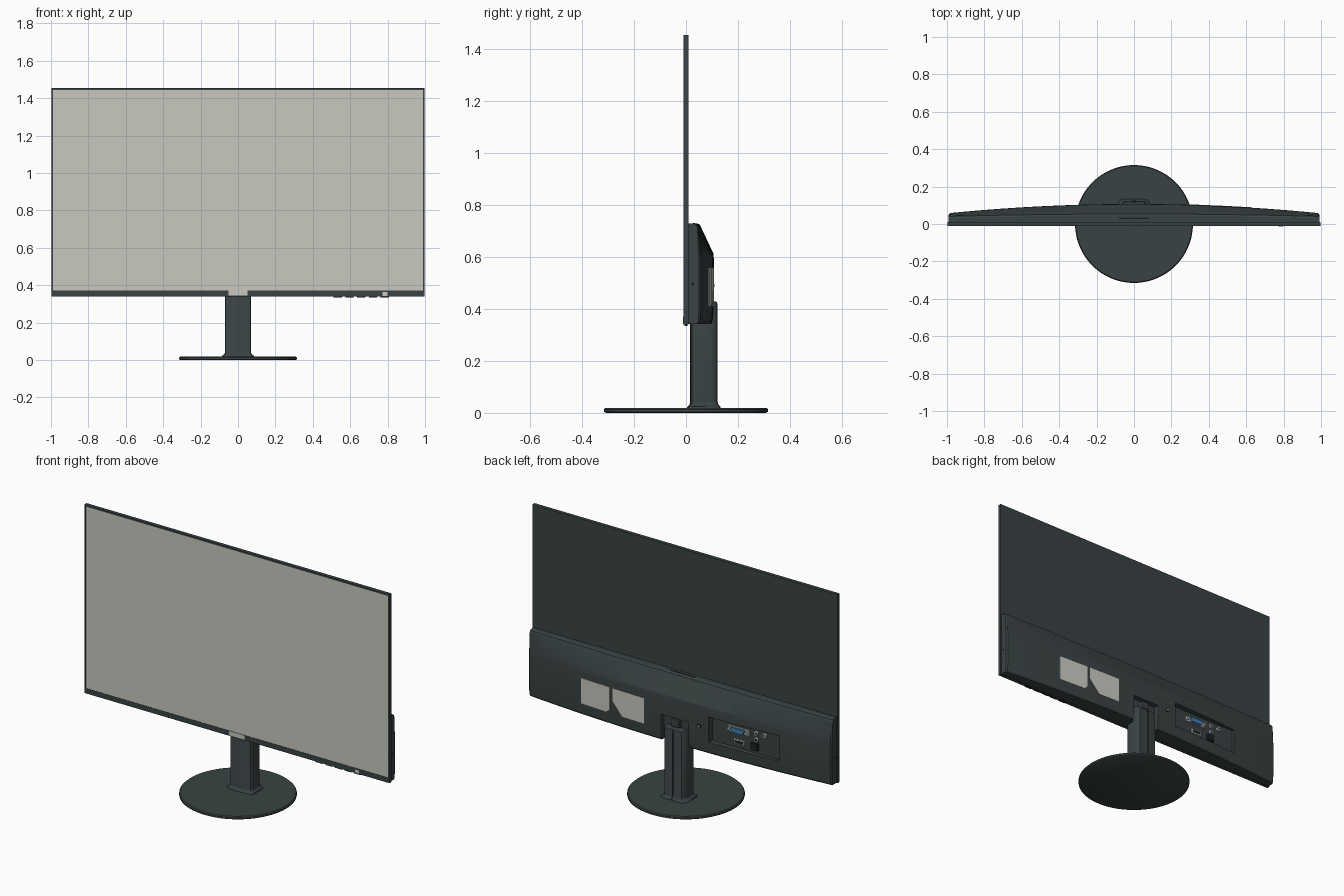
import bpy, bmesh, math
from mathutils import Matrix

if "Cube" in bpy.data.objects:
    bpy.data.objects.remove(bpy.data.objects["Cube"])


def material(name, r, g, b):
    m = bpy.data.materials.new(name)
    m.diffuse_color = (r, g, b, 1)
    m.use_nodes = True
    m.node_tree.nodes["Principled BSDF"].inputs["Base Color"].default_value = m.diffuse_color
    return m


DARK = material("charcoal", 0.042, 0.055, 0.056)
BLACK = material("black", 0.012, 0.014, 0.015)
LIGHT = material("light_grey", 0.58, 0.58, 0.53)
SILVER = material("silver", 0.45, 0.46, 0.46)
BLUE = material("blue", 0.06, 0.2, 0.45)


def finish(name, bm, mat, angle=None):
    bmesh.ops.recalc_face_normals(bm, faces=bm.faces)
    me = bpy.data.meshes.new(name)
    bm.to_mesh(me)
    bm.free()
    ob = bpy.data.objects.new(name, me)
    bpy.context.collection.objects.link(ob)
    me.materials.append(mat)
    if angle:
        smooth(ob, angle)
    return ob


def smooth(ob, angle):
    bpy.ops.object.select_all(action='DESELECT')
    ob.select_set(True)
    bpy.context.view_layer.objects.active = ob
    bpy.ops.object.shade_smooth_by_angle(angle=math.radians(angle))


def loft(name, rings, mat, angle=None):
    """Skin closed rings of equal length and cap both ends."""
    bm = bmesh.new()
    vs = [[bm.verts.new(p) for p in r] for r in rings]
    n = len(rings[0])
    for a, b in zip(vs, vs[1:]):
        for i in range(n):
            bm.faces.new((a[i], a[(i + 1) % n], b[(i + 1) % n], b[i]))
    bm.faces.new(vs[0])
    bm.faces.new(vs[-1])
    return finish(name, bm, mat, angle)


def box(name, x, y, z, mat, bevel=0):
    bm = bmesh.new()
    bmesh.ops.create_cube(bm, size=1)
    for v in bm.verts:
        for i, (lo, hi) in enumerate((x, y, z)):
            v.co[i] = hi if v.co[i] > 0 else lo
    if bevel:
        bmesh.ops.bevel(bm, geom=bm.edges[:], offset=bevel, segments=2, profile=0.5, affect='EDGES')
    return finish(name, bm, mat)


def rod(name, centre, radius, length, mat, axis='Y'):
    bm = bmesh.new()
    rot = Matrix.Rotation(math.pi / 2, 4, 'X' if axis == 'Y' else 'Y')
    bmesh.ops.create_cone(bm, cap_ends=True, segments=20, radius1=radius, radius2=radius,
                          depth=length, matrix=Matrix.Translation(centre) @ rot)
    return finish(name, bm, mat, 30)


def cut(ob, cutter):
    mod = ob.modifiers.new("cut", 'BOOLEAN')
    mod.operation, mod.object, mod.solver = 'DIFFERENCE', cutter, 'EXACT'
    bpy.context.view_layer.objects.active = ob
    bpy.ops.object.modifier_apply(modifier=mod.name)
    bpy.data.objects.remove(cutter, do_unlink=True)


def depth(x):
    """Rear surface of the bowed housing."""
    return 0.107 - 0.05 * x * x


# Panel with a recessed front opening
bm = bmesh.new()
bmesh.ops.create_cube(bm, size=1)
for v in bm.verts:
    v.co = (v.co.x * 1.996, v.co.y * 0.021, 0.898 + v.co.z * 1.114)
front = min(bm.faces, key=lambda f: f.calc_center_median().y)
bmesh.ops.inset_individual(bm, faces=[front], thickness=0.01)
for v in front.verts:
    v.co.x = math.copysign(0.989, v.co.x)
    v.co.z = 0.371 if v.co.z < 0.9 else 1.445
inner = bmesh.ops.extrude_discrete_faces(bm, faces=[front])["faces"][0]
for v in inner.verts:
    v.co.y += 0.003
finish("panel_frame", bm, DARK)
box("screen", (-0.989, 0.989), (-0.009, -0.006), (0.371, 1.445), LIGHT)

# Front badge plate, indicator and underside buttons
box("badge_plate", (-0.05, 0.05), (-0.0125, -0.009), (0.345, 0.371), LIGHT)
box("indicator", (0.773, 0.799), (-0.0125, -0.009), (0.343, 0.364), LIGHT)
for i in range(5):
    x = 0.533 + 0.063 * i
    box(f"button_{i + 1}", (x - 0.022, x + 0.022), (-0.006, 0.006), (0.334, 0.345), BLACK, 0.002)


# Bowed rear housing
def section(x, d):
    t = 0.042 + 0.26 * (d - 0.055)
    pts = [(0.008, 0.342), (d - 0.01, 0.342), (d - 0.004, 0.352), (d, 0.40), (d, 0.595),
           (d - 0.002, 0.615), (t + 0.003, 0.714), (t - 0.002, 0.725), (t - 0.012, 0.73), (0.008, 0.73)]
    return [(x, y, z) for y, z in pts]


xs = [-0.984 + 1.968 * i / 24 for i in range(25)]
rings = [section(-0.991, 0.051)] + [section(x, depth(x)) for x in xs] + [section(0.991, 0.051)]
housing = loft("rear_housing", rings, DARK)
cut(housing, box("port_cutter", (-0.67, -0.22), (0.068, 0.2), (0.41, 0.56), DARK))
cut(housing, box("neck_cutter", (-0.09, 0.09), (0.075, 0.2), (0.3, 0.495), DARK))
smooth(housing, 16)
box("top_slot", (-0.08, 0.08), (0.026, 0.034), (0.725, 0.7315), BLACK)
for s in (-1, 1):
    rod("lock_hole", (s * 0.99, 0.026, 0.497), 0.006, 0.004, BLACK, 'X')

# Rear stickers
stickers = {
    "sticker_wide": [(0.625, 0.41), (0.625, 0.56), (0.43, 0.56), (0.43, 0.43), (0.45, 0.41)],
    "sticker_notched": [(0.41, 0.56), (0.41, 0.485), (0.345, 0.41), (0.20, 0.41), (0.20, 0.56)],
}
for name, pts in stickers.items():
    loft(name, [[(x, depth(x) + o, z) for x, z in pts] for o in (-0.003, 0.002)], LIGHT)

# Connectors inside the recess
box("video_plate", (-0.465, -0.325), (0.06, 0.075), (0.497, 0.533), SILVER, 0.003)
shape = [(-0.44, 0.529), (-0.35, 0.529), (-0.36, 0.501), (-0.43, 0.501)]
loft("video_socket", [[(x, y, z) for x, z in shape] for y in (0.07, 0.086)], BLUE)
for x in (-0.455, -0.335):
    rod("socket_screw", (x, 0.075, 0.515), 0.009, 0.02, SILVER)
box("digital_socket_shell", (-0.435, -0.365), (0.06, 0.078), (0.433, 0.462), SILVER, 0.002)
box("digital_socket_slot", (-0.428, -0.372), (0.07, 0.0785), (0.439, 0.456), BLACK)
box("power_socket", (-0.525, -0.48), (0.06, 0.084), (0.428, 0.47), BLACK, 0.003)
for x, z in ((-0.51, 0.53), (-0.565, 0.53), (-0.51, 0.492)):
    rod("audio_jack", (x, 0.072, z), 0.013, 0.016, SILVER)
    rod("audio_jack_hole", (x, 0.0725, z), 0.006, 0.017, BLACK)
rod("housing_screw", (-0.16, depth(0.16), 0.49), 0.012, 0.004, BLACK)
rod("housing_screw_head", (-0.16, depth(0.16), 0.49), 0.006, 0.007, SILVER)

# Stand release latch
box("release_latch", (-0.024, 0.024), (0.07, 0.104), (0.44, 0.485), DARK, 0.004)

# Neck with a rear centre groove, flaring at the foot
half = [(0.0, 0.016), (0.04, 0.018), (0.066, 0.023), (0.07, 0.03), (0.07, 0.095),
        (0.066, 0.108), (0.056, 0.12), (0.004, 0.122), (0.004, 0.116)]
outline = half + [(-x, y) for x, y in reversed(half[1:])]


def neck_ring(z, scale=1.0, slope=0.0):
    return [(x * scale, 0.07 + (y - 0.07) * scale, z - slope * max(0, y - 0.09)) for x, y in outline]


loft("neck", [neck_ring(0.015, 1.25), neck_ring(0.024, 1.2), neck_ring(0.031, 1.06), neck_ring(0.04),
              neck_ring(0.425, 1, 0.3), neck_ring(0.437, 0.93, 0.3)], DARK, 25)

# Round foot
foot = [(0.308, 0.0), (0.315, 0.004), (0.315, 0.014), (0.310, 0.019)]
loft("foot", [[(r * math.cos(a), r * math.sin(a), z) for a in (math.tau * i / 96 for i in range(96))]
              for r, z in foot], DARK, 30)
